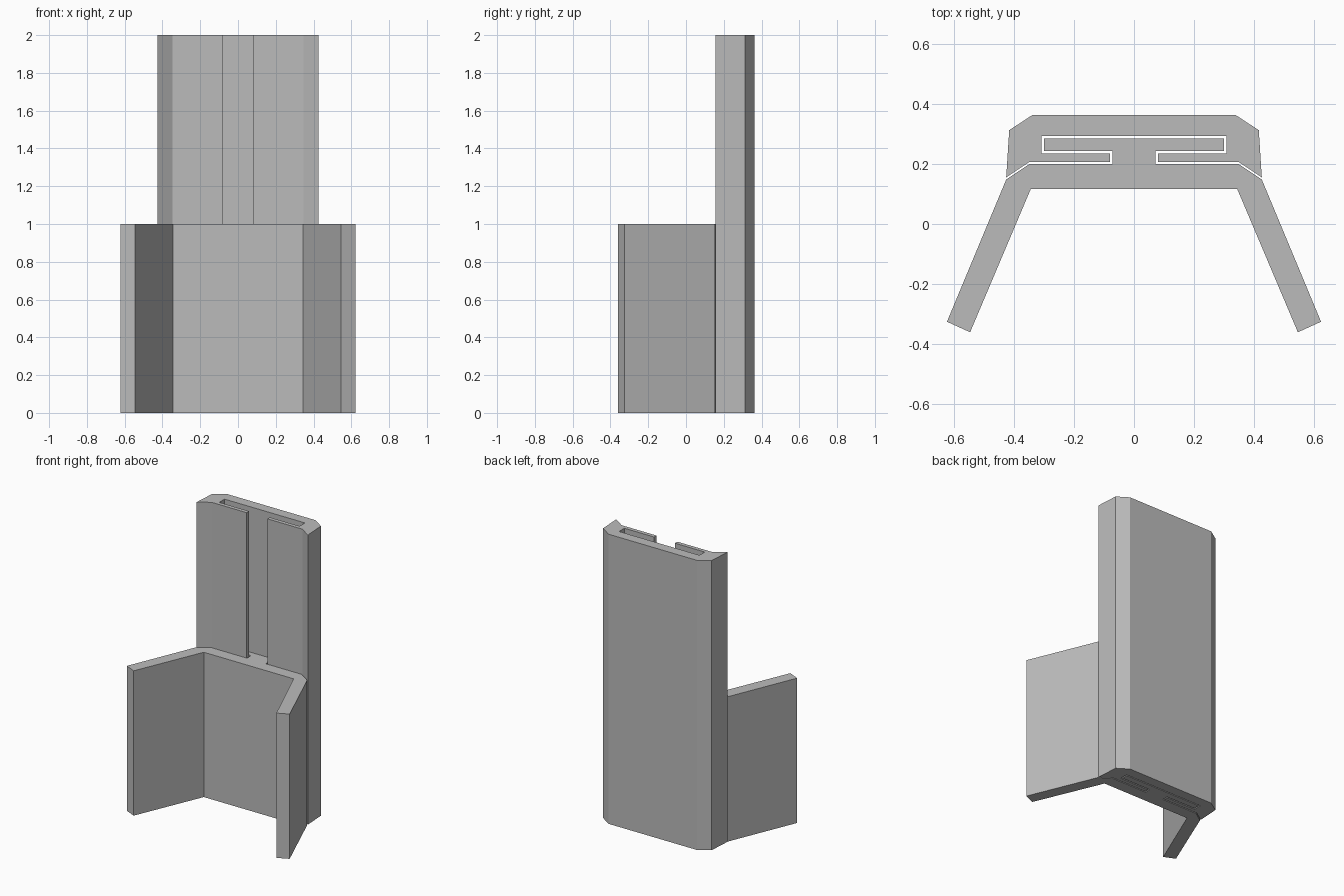
import bpy
import bmesh

cube = bpy.data.objects.get("Cube")
if cube:
    bpy.data.objects.remove(cube, do_unlink=True)

grey = bpy.data.materials.new("plain grey")
grey.use_nodes = True
colour = (0.5, 0.5, 0.5, 1)
grey.diffuse_color = colour
grey.node_tree.nodes["Principled BSDF"].inputs["Base Color"].default_value = colour


def extrude_profile(name, half, height):
    """Mirror a half outline across x and extrude it upward from the floor."""
    outline = half + [(-x, y) for x, y in reversed(half)]
    bm = bmesh.new()
    face = bm.faces.new([bm.verts.new((x, y, 0)) for x, y in outline])
    top = bmesh.ops.extrude_face_region(bm, geom=[face])["geom"]
    verts = [g for g in top if isinstance(g, bmesh.types.BMVert)]
    bmesh.ops.translate(bm, verts=verts, vec=(0, 0, height))
    bmesh.ops.recalc_face_normals(bm, faces=bm.faces)
    mesh = bpy.data.meshes.new(name)
    bm.to_mesh(mesh)
    bm.free()
    mesh.materials.append(grey)
    obj = bpy.data.objects.new(name, mesh)
    bpy.context.collection.objects.link(obj)
    return obj


# Tall rail: chamfered back, T-shaped slot open to the front
extrude_profile("slotted_rail", [
    (0.337, 0.363), (0.415, 0.312), (0.425, 0.155), (0.347, 0.207),
    (0.079, 0.207), (0.079, 0.234), (0.307, 0.234), (0.307, 0.292),
], 2)

# Short sliding bracket: T-shaped tongue and two splayed arms
extrude_profile("sliding_bracket", [
    (0.299, 0.285), (0.299, 0.242), (0.072, 0.242), (0.072, 0.2),
    (0.347, 0.2), (0.425, 0.148), (0.622, -0.325), (0.545, -0.36),
    (0.343, 0.117),
], 1)
